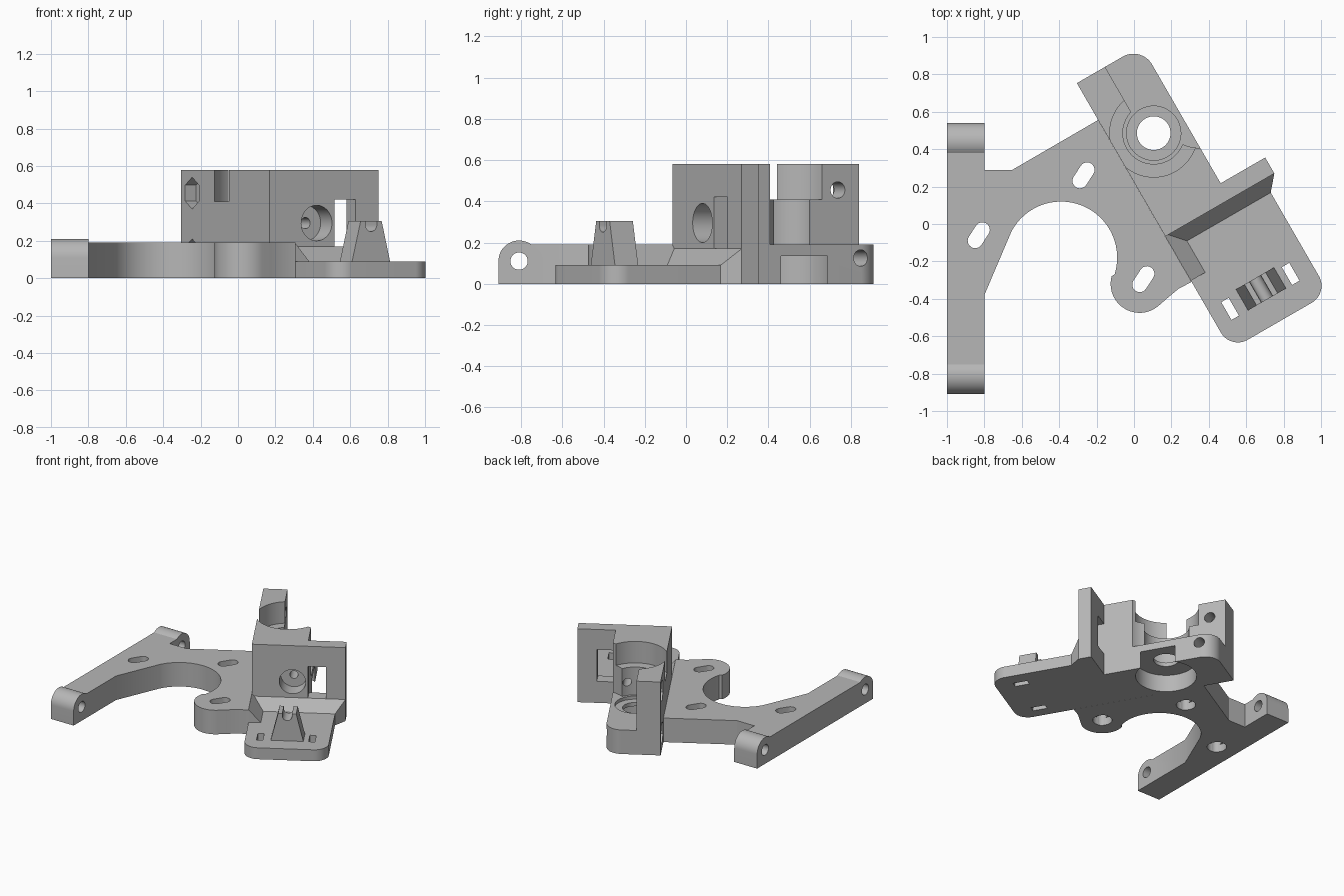
import bpy, bmesh
from math import radians, cos, sin
from mathutils import Matrix, Vector

if "Cube" in bpy.data.objects:
    bpy.data.objects.remove(bpy.data.objects["Cube"])

grey = bpy.data.materials.new("plain grey")
grey.use_nodes = True
tone = (0.47, 0.47, 0.47, 1)
grey.diffuse_color = tone
grey.node_tree.nodes["Principled BSDF"].inputs["Base Color"].default_value = tone

TURN = Matrix.Rotation(radians(30), 4, 'Z')   # the drive block sits turned on the bracket
FLAT = Matrix.Identity(4)
AXES = {'X': lambda a, b, c: (c, a, b),
        'Y': lambda a, b, c: (a, c, b),
        'Z': lambda a, b, c: (a, b, c)}


def arc(cx, cy, r, start, end, n=24):
    return [(cx + r * cos(radians(start + (end - start) * i / n)),
             cy + r * sin(radians(start + (end - start) * i / n))) for i in range(n + 1)]


def circle(cx, cy, r, n=48, start=0):
    return arc(cx, cy, r, start, start + 360, n)[:-1]


def rect(a0, a1, b0, b1):
    return [(a0, b0), (a1, b0), (a1, b1), (a0, b1)]


def slot(cx, cy, half, r, angle):
    dx, dy = half * cos(radians(angle)), half * sin(radians(angle))
    return (arc(cx + dx, cy + dy, r, angle - 90, angle + 90, 12)
            + arc(cx - dx, cy - dy, r, angle + 90, angle + 270, 12))


def finish(name, bm, frame):
    bmesh.ops.recalc_face_normals(bm, faces=bm.faces)
    bm.transform(frame)
    mesh = bpy.data.meshes.new(name)
    bm.to_mesh(mesh)
    bm.free()
    mesh.materials.append(grey)
    ob = bpy.data.objects.new(name, mesh)
    bpy.context.collection.objects.link(ob)
    return ob


def prism(name, outline, low, high, axis='Z', frame=TURN):
    bm = bmesh.new()
    ends = [[bm.verts.new(AXES[axis](a, b, c)) for a, b in outline] for c in (low, high)]
    bm.faces.new(ends[0])
    bm.faces.new(ends[1])
    n = len(outline)
    for i in range(n):
        j = (i + 1) % n
        bm.faces.new((ends[0][i], ends[0][j], ends[1][j], ends[1][i]))
    return finish(name, bm, frame)


def combine(ob, others, operation):
    for other in others:
        other.hide_render = True
        mod = ob.modifiers.new("combine", 'BOOLEAN')
        mod.operation = operation
        mod.solver = 'EXACT'
        mod.object = other
        with bpy.context.temp_override(object=ob, active_object=ob, selected_objects=[ob]):
            bpy.ops.object.modifier_apply(modifier=mod.name)
        bpy.data.objects.remove(other)


# Mounting bracket: plate outline with the big motor arc and the rounded lobe
outline = [(-1, -.81), (-.8, -.81), (-.8, -.38)]
outline += arc(-.39, -.18, .3, 152, -17, 40)
outline += arc(.03, -.32, .155, 165, 310, 24)
outline += [(.18, -.395), (.24, -.345), (.308, -.31), (-.192, .556),
            (-.65, .29), (-.8, .29), (-.8, .44), (-1, .44)]
bracket = prism("mounting_bracket", outline, 0, .19, frame=FLAT)

# Hinge lugs at both ends of the bar
lug_ends = (-.81, .44)
combine(bracket, [prism("lug", arc(y, .11, .1, 0, 180) + [(y - .1, 0), (y + .1, 0)],
                        -1, -.8, 'X', FLAT) for y in lug_ends], 'UNION')
cutters = [prism("pin", circle(y, .11, .042, 32), -1.1, -.7, 'X', FLAT) for y in lug_ends]

# Adjustment slots, counterbored from beneath
for x, y in ((-.27, .26), (-.83, -.06), (.05, -.295)):
    cutters.append(prism("slot", slot(x, y, .035, .04, 57), -.1, .3, frame=FLAT))
    cutters.append(prism("counterbore", circle(x, y, .07), -.1, .06, frame=FLAT))
combine(bracket, cutters, 'DIFFERENCE')

# Drive block: cross wall, front mass and rear tower, standing on a base
block = prism("drive_block", [(.112, -.141), (.785, -.141), (.785, -.043), (.51, -.043),
                              (.51, .3), (.286, .3), (.286, .805), (.112, .805)], 0, .58)
base = prism("base", [(.112, -.1), (.51, -.1)] + arc(.395, .69, .115, 0, 90)
             + [(.112, .805)], 0, .19)
combine(block, [base], 'UNION')

gear = (.334, .368)
cutters = [
    prism("gear_bore", circle(*gear, .235, 64), .41, .7),
    prism("inner_bore", circle(*gear, .165, 64), .19, .5),
    prism("bearing_seat", circle(*gear, .145, 64), .165, .3),
    prism("shaft_hole", circle(*gear, .09), -.1, .3),
    prism("collar_recess", circle(*gear, .22, 64), -.1, .135),
    prism("idler_pocket", circle(.61, .36, .21, 64), .19, .7),
    prism("guide_counterbore", circle(.404, .295, .095), -.2, -.02, 'Y'),
    prism("guide_hole", circle(.404, .295, .03, 24), -.1, .4, 'Y'),
    prism("window", rect(.515, .645, .17, .42), -.3, .1, 'Y'),
]
for z in (.455, .125):      # clamp bolts with hexagonal nut traps
    cutters.append(prism("bolt_hole", circle(.685, z, .04, 32), 0, .7, 'X'))
    cutters.append(prism("nut_trap", circle(.685, z, .085, 6, 30), 0, .18, 'X'))
combine(block, cutters, 'DIFFERENCE')

# Cable tray with rounded front corners and two tie slots
tray = prism("cable_tray", arc(.217, -.735, .105, 180, 270) + arc(.612, -.735, .105, 270, 360)
             + [(.717, -.141), (.112, -.141)], 0, .09)
combine(tray, [prism("tie_slot", rect(u - .023, u + .023, -.705, -.595), -.1, .2)
               for u in (.218, .592)], 'DIFFERENCE')

# Sloped fillets joining tray to bracket and wall
prism("side_fillet", [(.112, 0), (.2, 0), (.2, .09), (.112, .19)], -.415, -.141, 'Y')
bm = bmesh.new()
for u, v, z in ((.112, -.141, .17), (.785, -.141, .17), (.112, -.22, .09), (.717, -.22, .09),
                (.112, -.141, 0), (.785, -.141, 0), (.112, -.22, 0), (.717, -.22, 0)):
    bm.verts.new(Vector((u, v, z)))
bmesh.ops.convex_hull(bm, input=bm.verts)
bmesh.ops.dissolve_limit(bm, angle_limit=.01, verts=bm.verts, edges=bm.edges)
finish("wall_fillet", bm, TURN)

# Tapered cable rest with a round groove on top
prism("cable_rest", [(.295, .08), (.534, .08), (.48, .305), (.45, .305)]
      + arc(.415, .285, .035, 0, -180, 16) + [(.38, .305), (.35, .305)], -.705, -.575, 'Y')

# Smooth round walls, keep edges crisp
for ob in bpy.context.collection.objects:
    if ob.type == 'MESH' and ob.data.materials and ob.data.materials[0] == grey:
        bpy.ops.object.select_all(action='DESELECT')
        ob.select_set(True)
        bpy.context.view_layer.objects.active = ob
        bpy.ops.object.shade_smooth_by_angle(angle=radians(30))
